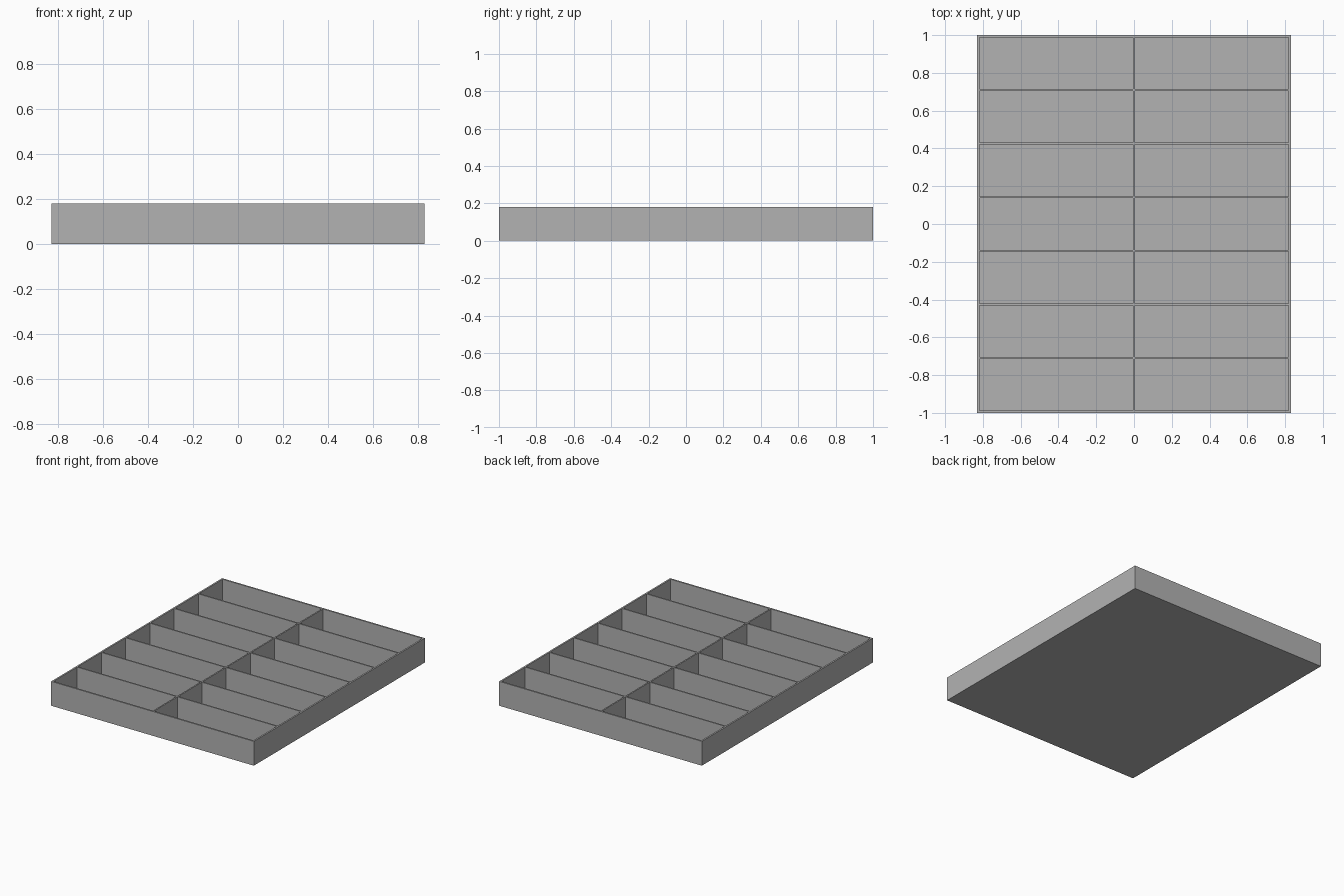
import bpy
import bmesh
import math

if "Cube" in bpy.data.objects:
    bpy.data.objects.remove(bpy.data.objects["Cube"])

W, D, H = 1.66, 2.0, 0.18      # overall size
WALL, DIV, FLOOR = 0.012, 0.01, 0.012
COLS, ROWS = 2, 7


def edges_along(size, count):
    """Coordinates of wall and pocket edges along one axis."""
    pocket = (size - 2 * WALL - (count - 1) * DIV) / count
    out, p = [-size / 2], -size / 2 + WALL
    for _ in range(count):
        out += [p, p + pocket]
        p += pocket + DIV
    return out + [size / 2]


xs, ys = edges_along(W, COLS), edges_along(D, ROWS)
bm = bmesh.new()

# Rim and divider tops, with every pocket cell kept for sinking
grid = [[bm.verts.new((x, y, H)) for y in ys] for x in xs]
pockets = []
for i in range(len(xs) - 1):
    for j in range(len(ys) - 1):
        f = bm.faces.new((grid[i][j], grid[i + 1][j],
                          grid[i + 1][j + 1], grid[i][j + 1]))
        if i % 2 and j % 2:
            pockets.append(f)

# Outer walls and underside
border = [e for e in bm.edges if e.is_boundary]
res = bmesh.ops.extrude_edge_only(bm, edges=border)["geom"]
for v in res:
    if isinstance(v, bmesh.types.BMVert):
        v.co.z = 0
bmesh.ops.holes_fill(bm, edges=[e for e in bm.edges if e.is_boundary], sides=0)

# Sink the compartments down to the floor
res = bmesh.ops.extrude_discrete_faces(bm, faces=pockets)["faces"]
sunk = {v for f in res for v in f.verts}
for v in sunk:
    v.co.z = FLOOR

# Merge the flat wall strips
bmesh.ops.remove_doubles(bm, verts=bm.verts[:], dist=1e-5)
bmesh.ops.dissolve_limit(bm, angle_limit=math.radians(1),
                         verts=bm.verts[:], edges=bm.edges[:])
bmesh.ops.recalc_face_normals(bm, faces=bm.faces[:])

mesh = bpy.data.meshes.new("compartment_tray")
bm.to_mesh(mesh)
bm.free()
grey = bpy.data.materials.new("mid grey")
grey.diffuse_color = (0.45, 0.45, 0.45, 1)
grey.use_nodes = True
grey.node_tree.nodes["Principled BSDF"].inputs["Base Color"].default_value = grey.diffuse_color
mesh.materials.append(grey)
tray = bpy.data.objects.new("compartment_tray", mesh)
bpy.context.collection.objects.link(tray)
